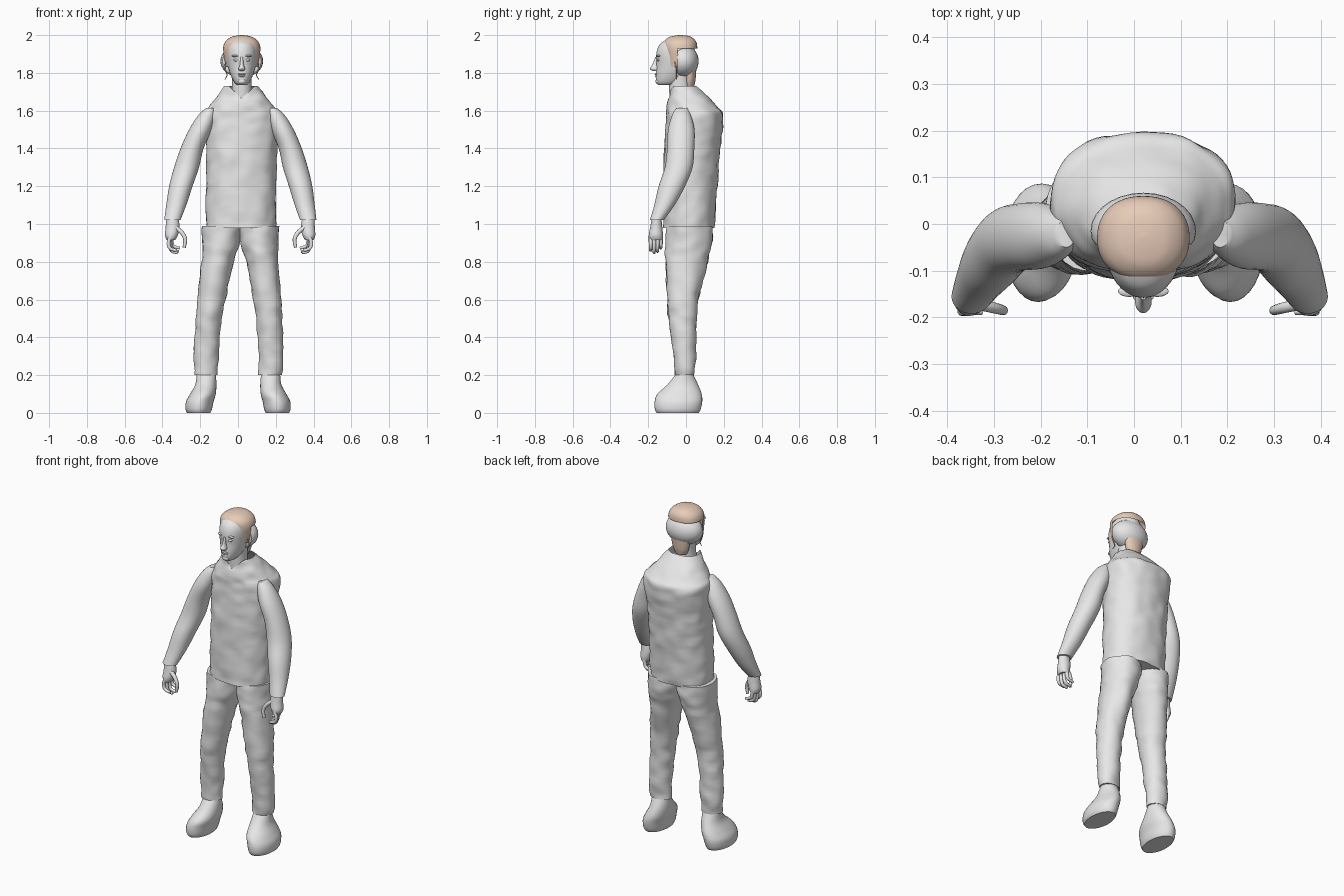
import bpy, bmesh, math
from mathutils import Vector, noise

old = bpy.data.objects.get("Cube")
if old:
    bpy.data.objects.remove(old, do_unlink=True)


def material(name, colour):
    m = bpy.data.materials.new(name)
    m.use_nodes = True
    m.diffuse_color = (*colour, 1)
    m.node_tree.nodes["Principled BSDF"].inputs["Base Color"].default_value = (*colour, 1)
    return m


GREY = material("pale_grey", (0.8, 0.8, 0.8))
BROWN = material("light_brown", (0.8, 0.6, 0.48))
MID = 0.02  # centre line of the head


def finish(name, bm, mat, angle=40):
    bmesh.ops.recalc_face_normals(bm, faces=bm.faces)
    me = bpy.data.meshes.new(name)
    bm.to_mesh(me)
    bm.free()
    me.materials.append(mat)
    ob = bpy.data.objects.new(name, me)
    bpy.context.collection.objects.link(ob)
    bpy.ops.object.select_all(action="DESELECT")
    ob.select_set(True)
    bpy.context.view_layer.objects.active = ob
    bpy.ops.object.shade_smooth_by_angle(angle=math.radians(angle))
    return ob


def spline(rows, steps):
    """Smooth rows of numbers with a Catmull-Rom spline."""
    out = []
    for i in range(len(rows) - 1):
        quad = [rows[max(i - 1, 0)], rows[i], rows[i + 1], rows[min(i + 2, len(rows) - 1)]]
        for k in range(steps):
            t = k / steps
            out.append([b + 0.5 * t * (c - a + t * (2 * a - 5 * b + 4 * c - d + t * (3 * (b - c) + d - a)))
                        for a, b, c, d in zip(*quad)])
    return out + [list(rows[-1])]


def loft(name, rows, mat=GREY, side=0, n=32, steps=4, power=1.0, rough=0.0, top=True, rule=None, shape=None):
    """Stack of rings; each row is height, centre x, half width, front y, back y."""
    bm = bmesh.new()
    rings = []
    for z, cx, rx, front, back in spline(rows, steps):
        x0 = side * cx + 0.012 * z if side else cx
        ring = []
        for i in range(n):
            a = 2 * math.pi * i / n
            c, s = math.cos(a), math.sin(a)
            p = Vector((x0 + rx * math.copysign(abs(c) ** power, c),
                        (front + back) / 2 + (back - front) / 2 * math.copysign(abs(s) ** power, s), z))
            if rough:
                p += Vector((c, s, 0)) * rough * noise.noise(Vector((p.x * 14, p.y * 14, z * 20)))
            if shape:
                p = shape(p)
            ring.append(bm.verts.new(p))
        rings.append(ring)
    for lo, hi in zip(rings, rings[1:]):
        for i in range(n):
            j = (i + 1) % n
            bm.faces.new((lo[i], lo[j], hi[j], hi[i]))
    bm.faces.new(rings[0][::-1])
    if top:
        bm.faces.new(rings[-1])
    if rule:
        gone = [f for f in bm.faces if not rule(f.calc_center_median())]
        bmesh.ops.delete(bm, geom=gone, context="FACES")
    return finish(name, bm, mat)


def blob(name, centre, size, mat=GREY, keep=None):
    bm = bmesh.new()
    bmesh.ops.create_uvsphere(bm, u_segments=28, v_segments=18, radius=1)
    for v in bm.verts:
        v.co = Vector(centre) + Vector(a * b for a, b in zip(v.co, size))
        if keep is not None:
            v.co.y = max(v.co.y, keep)
    return finish(name, bm, mat)


def tube(name, points, radius, mat=GREY, taper=0.7):
    cu = bpy.data.curves.new(name, "CURVE")
    cu.dimensions = "3D"
    cu.bevel_depth = radius
    cu.bevel_resolution = 3
    cu.use_fill_caps = True
    sp = cu.splines.new("POLY")
    path = spline(points, 5)
    sp.points.add(len(path) - 1)
    for i, (pt, co) in enumerate(zip(sp.points, path)):
        pt.co = (*co, 1)
        pt.radius = 1 - (1 - taper) * (i / (len(path) - 1)) ** 2
    sp.use_smooth = True
    cu.materials.append(mat)
    ob = bpy.data.objects.new(name, cu)
    bpy.context.collection.objects.link(ob)


# Jacket with a notched collar
def notch(p):
    if p.y < 0:
        p.z = min(p.z, 1.665 + 0.95 * abs(p.x - MID))
    return p


loft("jacket", [(0.98, 0.015, 0.185, -0.12, 0.15), (1.2, 0.016, 0.185, -0.12, 0.165),
                (1.4, 0.018, 0.187, -0.115, 0.18), (1.57, 0.02, 0.196, -0.105, 0.197),
                (1.62, 0.02, 0.172, -0.1, 0.168), (1.68, 0.02, 0.125, -0.09, 0.11),
                (1.73, 0.016, 0.092, -0.08, 0.06)],
     n=64, steps=8, power=0.88, rough=0.008, top=False, shape=notch)

for side, word in ((-1, "right"), (1, "left")):
    # Trouser legs
    loft(word + "_trouser_leg", [(0.99, 0.1, 0.105, -0.1, 0.14), (0.9, 0.102, 0.1, -0.106, 0.138),
                                 (0.8, 0.118, 0.085, -0.108, 0.115), (0.6, 0.148, 0.075, -0.1, 0.066),
                                 (0.45, 0.163, 0.067, -0.085, 0.054), (0.3, 0.172, 0.068, -0.066, 0.05),
                                 (0.2, 0.17, 0.061, -0.056, 0.042)], side=side, steps=6, rough=0.008)
    # Shoes
    loft(word + "_shoe", [(0, 0.208, 0.062, -0.155, 0.068), (0.02, 0.208, 0.07, -0.165, 0.078),
                          (0.06, 0.203, 0.073, -0.166, 0.086), (0.1, 0.187, 0.068, -0.152, 0.083),
                          (0.15, 0.172, 0.056, -0.098, 0.064), (0.21, 0.17, 0.05, -0.05, 0.036)], side=side)
    # Sleeves
    loft(word + "_sleeve", [(1.02, 0.36, 0.043, -0.192, -0.118), (1.1, 0.34, 0.053, -0.168, -0.06),
                            (1.2, 0.317, 0.062, -0.145, -0.005), (1.3, 0.288, 0.066, -0.112, 0.035),
                            (1.4, 0.26, 0.061, -0.1, 0.044), (1.5, 0.217, 0.06, -0.095, 0.045),
                            (1.58, 0.182, 0.044, -0.072, 0.025), (1.615, 0.165, 0.02, -0.05, 0.01)], side=side)
    # Palm, fingers and thumb
    loft(word + "_palm", [(0.915, 0.366, 0.022, -0.192, -0.125), (0.94, 0.364, 0.034, -0.197, -0.122),
                          (0.98, 0.358, 0.037, -0.19, -0.125), (1.03, 0.36, 0.033, -0.182, -0.13)],
         side=side, n=20)
    for i in range(4):
        y = -0.187 + 0.018 * i
        drop = (0.0, -0.012, -0.006, 0.012)[i]
        spread = 0.006 * i
        path = [(0.364, y, 0.94), (0.378 - spread, y, 0.9), (0.368 - spread, y, 0.87 + drop),
                (0.335 - spread, y, 0.86 + drop)]
        tube(f"{word}_finger_{i + 1}", [(side * x + 0.01, fy, z) for x, fy, z in path], 0.0105)
    thumb = [(0.345, -0.172, 0.985), (0.308, -0.18, 0.955), (0.29, -0.185, 0.92), (0.295, -0.185, 0.875)]
    tube(word + "_thumb", [(side * x + 0.01, y, z) for x, y, z in thumb], 0.012)
    # Eyes and brows
    blob(word + "_eye", (MID + side * 0.029, -0.146, 1.868), (0.014, 0.008, 0.007))
    blob(word + "_brow", (MID + side * 0.03, -0.144, 1.89), (0.024, 0.012, 0.006))
    # Loose strands beside the face
    tube(word + "_strand", [(MID + side * 0.085, -0.06, 1.86), (MID + side * 0.09, -0.05, 1.82),
                            (MID + side * 0.078, -0.05, 1.79), (MID + side * 0.09, -0.05, 1.765)], 0.003, BROWN)

# Neck and head
loft("neck", [(1.6, MID, 0.062, -0.085, 0.03), (1.68, MID, 0.056, -0.088, 0.028),
              (1.74, MID, 0.052, -0.09, 0.025), (1.82, MID, 0.055, -0.09, 0.03)])
loft("head", [(1.735, MID, 0.022, -0.145, -0.05), (1.75, MID, 0.04, -0.158, -0.02),
              (1.79, MID, 0.06, -0.16, 0.02), (1.84, MID, 0.074, -0.156, 0.045),
              (1.89, MID, 0.08, -0.158, 0.05), (1.93, MID, 0.078, -0.15, 0.045),
              (1.96, MID, 0.064, -0.13, 0.03), (1.985, MID, 0.035, -0.085, 0.0)], n=40)
loft("nose", [(1.81, MID, 0.012, -0.175, -0.14), (1.822, MID, 0.018, -0.191, -0.14),
              (1.845, MID, 0.01, -0.178, -0.14), (1.885, MID, 0.007, -0.162, -0.14)], n=16)
blob("upper_lip", (MID, -0.157, 1.793), (0.022, 0.009, 0.005))
blob("lower_lip", (MID, -0.156, 1.783), (0.018, 0.009, 0.005))
blob("chin", (MID, -0.148, 1.755), (0.022, 0.014, 0.014))

# Back of the head, cut flat behind the face
blob("back_of_head", (MID, -0.015, 1.862), (0.113, 0.082, 0.087), keep=-0.045)


# Hair cap with sideburns and a clear forehead
def hair_area(p):
    crown = p.z > 1.928 and (p.y > -0.09 or p.z > 1.955 or abs(p.x - MID) > 0.05)
    sideburn = -0.115 < p.y < -0.04 and abs(p.x - MID) > 0.05
    return crown or sideburn


loft("hair_cap", [(1.835, MID, 0.086, -0.11, 0.05), (1.88, MID, 0.094, -0.115, 0.056),
                  (1.93, MID, 0.099, -0.12, 0.06), (1.965, MID, 0.088, -0.116, 0.054),
                  (1.988, MID, 0.06, -0.092, 0.032), (1.997, MID, 0.03, -0.06, 0.005),
                  (2.0, MID, 0.004, -0.032, -0.026)], BROWN, n=48, steps=5, power=0.9, rule=hair_area)
loft("nape_hair", [(1.725, MID, 0.035, -0.01, 0.042), (1.76, MID, 0.05, -0.01, 0.05),
                   (1.82, MID, 0.062, -0.01, 0.055)], BROWN)
